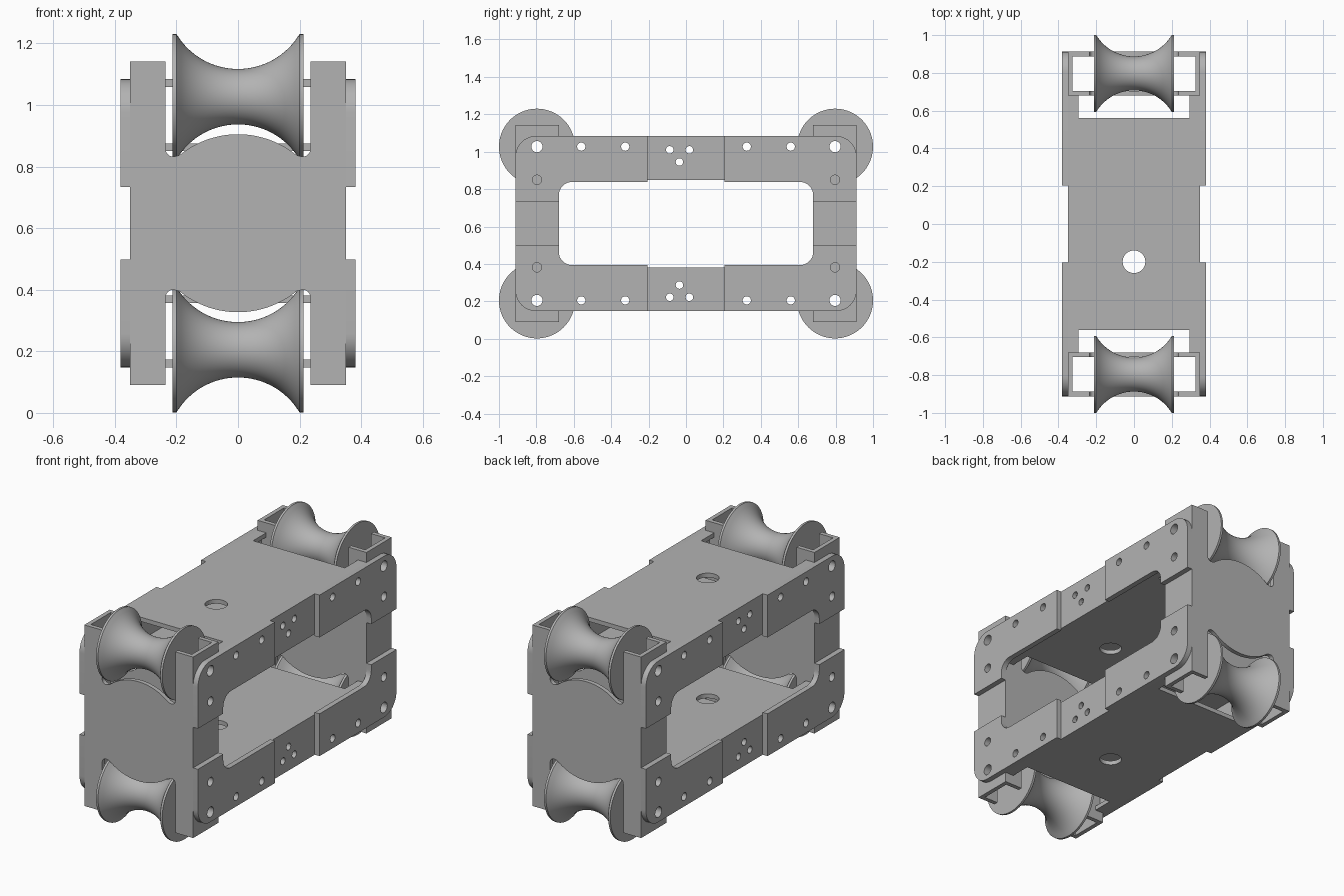
import bpy, bmesh
from math import sin, cos, pi, sqrt

if "Cube" in bpy.data.objects:
    bpy.data.objects.remove(bpy.data.objects["Cube"], do_unlink=True)

MID = 0.616                      # height of the horizontal symmetry plane
AXLE_Y, AXLE_Z = 0.797, 0.411    # roller centres, measured from the middle
HALF_X = 0.35                    # half width of the tubes and posts
END_Y, POST_Y = 0.912, 0.68      # outer and inner faces of the end posts
TUBE_TOP, TUBE_LOW = 0.468, 0.234
WALL = 0.025

grey = bpy.data.materials.new("light_grey")
grey.use_nodes = True
colour = (0.45, 0.45, 0.45, 1)
grey.diffuse_color = colour
grey.node_tree.nodes["Principled BSDF"].inputs["Base Color"].default_value = colour


def to_object(name, bm):
    bmesh.ops.recalc_face_normals(bm, faces=bm.faces)
    bmesh.ops.translate(bm, verts=bm.verts, vec=(0, 0, MID))
    mesh = bpy.data.meshes.new(name)
    bm.to_mesh(mesh)
    bm.free()
    mesh.materials.append(grey)
    ob = bpy.data.objects.new(name, mesh)
    bpy.context.collection.objects.link(ob)
    return ob


def prism(name, outlines, axis, lo, hi):
    """Extrude closed 2D outlines along an axis."""
    place = {"X": lambda a, b, d: (d, a, b),
             "Y": lambda a, b, d: (a, d, b),
             "Z": lambda a, b, d: (a, b, d)}[axis]
    bm = bmesh.new()
    for pts in outlines:
        ends = [[bm.verts.new(place(a, b, d)) for a, b in pts] for d in (lo, hi)]
        for end in ends:
            bm.faces.new(end)
        for i in range(len(pts)):
            j = (i + 1) % len(pts)
            bm.faces.new((ends[0][i], ends[0][j], ends[1][j], ends[1][i]))
    return to_object(name, bm)


def rect(a0, a1, b0, b1):
    return [(a0, b0), (a1, b0), (a1, b1), (a0, b1)]


def arc(a, b, r, start, end, n=8):
    return [(a + r * cos(t), b + r * sin(t))
            for t in (start + (end - start) * i / n for i in range(n + 1))]


def circle(a, b, r, n=28):
    return arc(a, b, r, 0, 2 * pi, n)[:-1]


def select_only(ob):
    bpy.ops.object.select_all(action="DESELECT")
    ob.select_set(True)
    bpy.context.view_layer.objects.active = ob


def cut(ob, cutter):
    cutter.hide_render = True
    mod = ob.modifiers.new("cut", "BOOLEAN")
    mod.operation, mod.solver, mod.object = "DIFFERENCE", "EXACT", cutter
    select_only(ob)
    bpy.ops.object.modifier_apply(modifier=mod.name)
    bpy.data.objects.remove(cutter, do_unlink=True)


def smooth(ob):
    select_only(ob)
    bpy.ops.object.shade_smooth_by_angle(angle=0.5)


def side_holes(sz):
    """Hole outlines in the side faces of the upper or lower half."""
    holes = [circle(s * y, sz * AXLE_Z, 0.022) for s in (-1, 1) for y in (0.325, 0.56)]
    holes += [circle(y, sz * z, 0.02) for y, z in ((-0.087, 0.394), (0.018, 0.394), (-0.035, 0.329))]
    for s in (-1, 1):
        holes += [circle(s * AXLE_Y, sz * AXLE_Z, 0.03), circle(s * AXLE_Y, sz * 0.234, 0.025)]
    return holes


# Long rectangular tubes, notched at the ends for the rollers
for sz, level in ((1, "upper"), (-1, "lower")):
    low, high = sorted((sz * TUBE_LOW, sz * TUBE_TOP))
    tube = prism(level + "_tube", [rect(-HALF_X, HALF_X, low, high)], "Y", -POST_Y, POST_Y)
    inner = rect(-HALF_X + WALL, HALF_X - WALL, low + WALL, high - WALL)
    cut(tube, prism("tube_bore", [inner], "Y", -1, 1))
    notches = [rect(-0.295, 0.295, 0.56, 1), rect(-0.295, 0.295, -1, -0.56)]
    cut(tube, prism("tube_notches", notches + [circle(0, -0.2, 0.06, 40)], "Z", -1, 1))
    cut(tube, prism("tube_holes", side_holes(sz), "X", -1, 1))
    smooth(tube)

# Roller slot: rounded corners with a raised arch under the roller
rise, half = 0.068, 0.19
arch_r = (half ** 2 + rise ** 2) / (2 * rise)
slot_low = 0.221
arch = []
for i in range(25):
    x = -half + 2 * half * i / 24
    arch.append((x, slot_low + rise - arch_r + sqrt(arch_r ** 2 - x * x)))
left_corner = arc(-0.21, slot_low + 0.02, 0.025, pi, 1.5 * pi, 6)
right_corner = arc(0.21, slot_low + 0.02, 0.025, 1.5 * pi, 2 * pi, 6)
slot = [(-0.235, 0.7)] + left_corner + arch + right_corner + [(0.235, 0.7)]

# Upright end posts: wide rectangular tubes open at top and bottom
for sy, end in ((-1, "front"), (1, "back")):
    y0, y1 = sorted((sy * POST_Y, sy * END_Y))
    post = prism(end + "_post", [rect(-HALF_X, HALF_X, y0, y1)], "Z", -0.526, 0.526)
    inner = rect(-HALF_X + WALL, HALF_X - WALL, y0 + WALL, y1 - WALL)
    cut(post, prism("post_bore", [inner], "Z", -1, 1))
    slots = [[(x, s * z) for x, z in slot] for s in (-1, 1)]
    cut(post, prism("post_slots", slots, "Y", -1.2, 1.2))
    cut(post, prism("post_holes", side_holes(1) + side_holes(-1), "X", -1, 1))
    smooth(post)

# L-shaped corner plates with a rounded outer corner and inner fillet
outline = [(0.205, 0.222), (0.205, TUBE_TOP)]
outline += arc(END_Y - 0.11, TUBE_TOP - 0.11, 0.11, pi / 2, 0, 10)
outline += [(END_Y, 0.118), (POST_Y, 0.118)]
outline += arc(POST_Y - 0.07, 0.222 - 0.07, 0.07, 0, pi / 2)
for sx, side in ((1, "left"), (-1, "right")):
    for sy, end in ((-1, "front"), (1, "back")):
        for sz, level in ((1, "upper"), (-1, "lower")):
            pts = [(sy * y, sz * z) for y, z in outline]
            x0, x1 = sorted((sx * HALF_X, sx * 0.381))
            plate = prism(f"{level}_{end}_{side}_plate", [pts], "X", x0, x1)
            cut(plate, prism("plate_holes", side_holes(sz), "X", -1, 1))
            smooth(plate)

# Waisted rollers with an open bore
waist, rim, rim_x, roller_x = 0.09, 0.203, 0.197, 0.213
sag = rim - 0.004 - waist
curve_r = (rim_x ** 2 + sag ** 2) / (2 * sag)
profile = [(-roller_x, 0.03), (-roller_x, rim), (-rim_x - 0.003, rim)]
for i in range(33):
    x = -rim_x + 2 * rim_x * i / 32
    profile.append((x, waist + curve_r - sqrt(curve_r ** 2 - x * x)))
profile += [(rim_x + 0.003, rim), (roller_x, rim), (roller_x, 0.03)]
for sy, end in ((-1, "front"), (1, "back")):
    for sz, level in ((1, "upper"), (-1, "lower")):
        bm = bmesh.new()
        steps = 72
        rings = [[bm.verts.new((x, sy * AXLE_Y + r * cos(2 * pi * k / steps),
                                sz * AXLE_Z + r * sin(2 * pi * k / steps)))
                  for x, r in profile] for k in range(steps)]
        for k in range(steps):
            a, b = rings[k], rings[(k + 1) % steps]
            for i in range(len(profile)):
                j = (i + 1) % len(profile)
                bm.faces.new((a[i], a[j], b[j], b[i]))
        smooth(to_object(f"{level}_{end}_roller", bm))
